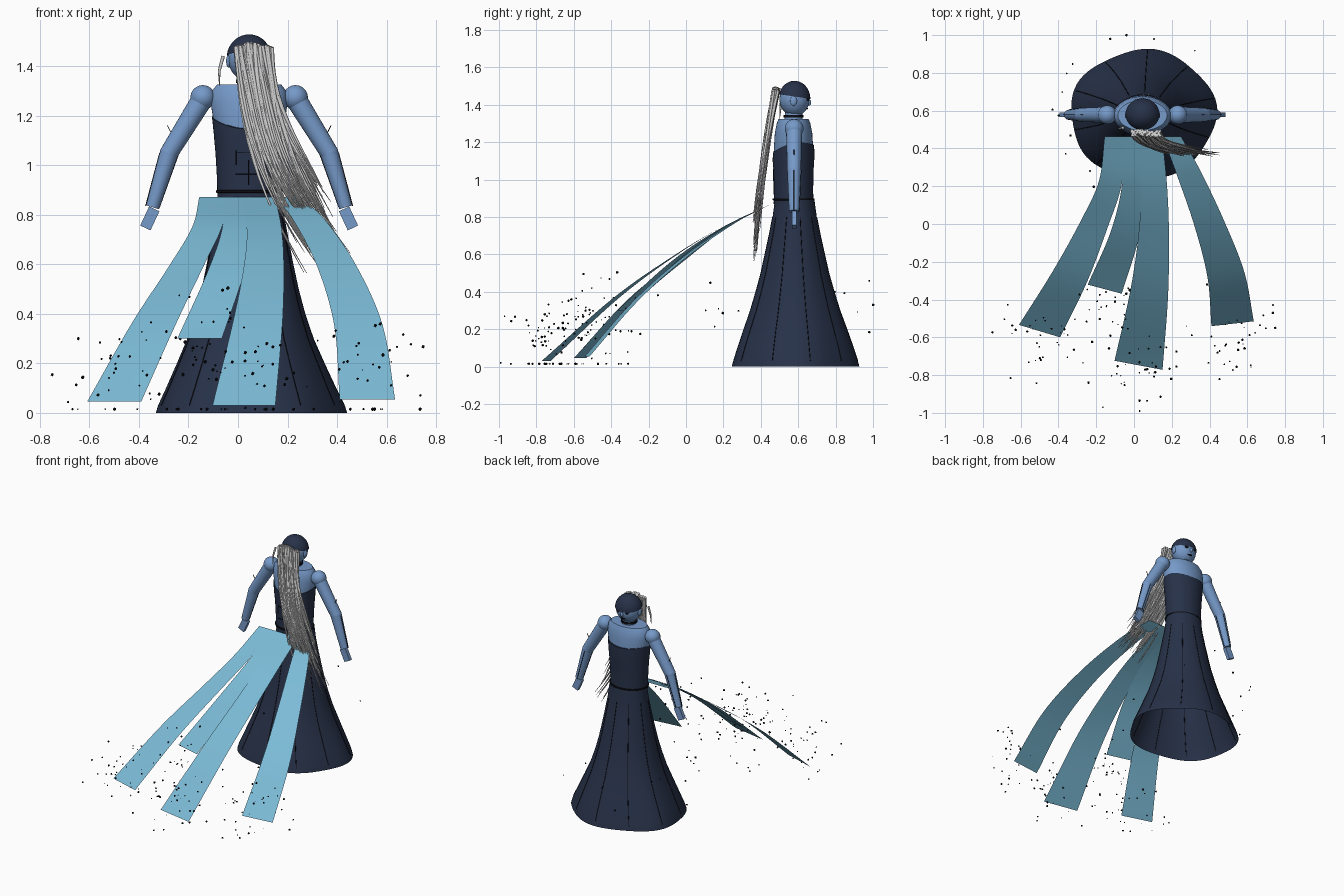
import bpy, bmesh, random
from math import sin, cos, pi, radians
from mathutils import Vector, Matrix

if "Cube" in bpy.data.objects:
    bpy.data.objects.remove(bpy.data.objects["Cube"])

random.seed(7)
CX, CY = 0.045, 0.575


def mat(name, rgb):
    m = bpy.data.materials.new(name)
    m.diffuse_color = (*rgb, 1)
    m.use_nodes = True
    m.node_tree.nodes["Principled BSDF"].inputs["Base Color"].default_value = m.diffuse_color
    return m


SKIN = mat("skin_blue", (0.18, 0.32, 0.58))
DARK = mat("dark_cloth", (0.02, 0.031, 0.065))
WATER = mat("ribbon_blue", (0.2, 0.5, 0.68))
INK = mat("ink", (0.004, 0.004, 0.006))


def finish(name, bm, m, smooth=True):
    bmesh.ops.recalc_face_normals(bm, faces=bm.faces)
    me = bpy.data.meshes.new(name)
    bm.to_mesh(me)
    bm.free()
    ob = bpy.data.objects.new(name, me)
    bpy.context.collection.objects.link(ob)
    if m:
        me.materials.append(m)
    if smooth:
        bpy.context.view_layer.objects.active = ob
        ob.select_set(True)
        bpy.ops.object.shade_smooth_by_angle(angle=radians(40))
        ob.select_set(False)
    return ob


def loft(name, rings, m, n=48, shape=None, closed=True):
    """Elliptical rings (cx, cy, z, rx, ry) skinned, capped when closed."""
    bm = bmesh.new()
    loops = []
    for x, y, z, rx, ry in rings:
        loop = []
        for i in range(n):
            a = 2 * pi * i / n
            k, dz = shape(a, z) if shape else (1, 0)
            loop.append(bm.verts.new((x + rx * k * cos(a), y + ry * k * sin(a), z + dz)))
        loops.append(loop)
    for a, b in zip(loops, loops[1:]):
        for i in range(n):
            bm.faces.new((a[i], a[(i + 1) % n], b[(i + 1) % n], b[i]))
    if closed:
        bm.faces.new(loops[0])
        bm.faces.new(loops[-1])
    return finish(name, bm, m)


def ball(name, c, r, m, cut=None):
    bm = bmesh.new()
    bmesh.ops.create_uvsphere(bm, u_segments=32, v_segments=20, radius=1,
                              matrix=Matrix.Translation(c) @ Matrix.Diagonal((*r, 1)))
    if cut is not None:
        bmesh.ops.bisect_plane(bm, geom=bm.verts[:] + bm.edges[:] + bm.faces[:],
                               plane_co=(0, CY, cut), plane_no=(0, 0.15, 1), clear_inner=True)
    return finish(name, bm, m)


def limb(name, a, b, r1, r2, m, seg=20):
    a, b = Vector(a), Vector(b)
    d = b - a
    bm = bmesh.new()
    bmesh.ops.create_cone(bm, cap_ends=True, segments=seg, radius1=r1, radius2=r2, depth=d.length,
                          matrix=Matrix.Translation((a + b) / 2) @ d.to_track_quat('Z', 'Y').to_matrix().to_4x4())
    return finish(name, bm, m)


def strands(name, paths, r, m, taper=False, res=1):
    cu = bpy.data.curves.new(name, 'CURVE')
    cu.dimensions = '3D'
    cu.bevel_depth = r
    cu.bevel_resolution = res
    cu.use_fill_caps = True
    for p in paths:
        s = cu.splines.new('POLY')
        s.points.add(len(p) - 1)
        for i, co in enumerate(p):
            s.points[i].co = (*co, 1)
            s.points[i].radius = 1 - 0.85 * (i / (len(p) - 1)) ** 2 if taper else 1
    if m:
        cu.materials.append(m)
    ob = bpy.data.objects.new(name, cu)
    bpy.context.collection.objects.link(ob)


def spline(pts, t):
    """Catmull-Rom through tuples, t in 0..1."""
    P = [Vector(p) for p in pts]
    P = [2 * P[0] - P[1]] + P + [2 * P[-1] - P[-2]]
    f = t * (len(P) - 3)
    i = min(int(f), len(P) - 4)
    u = f - i
    a, b, c, d = P[i:i + 4]
    return 0.5 * (2 * b + (c - a) * u + (2 * a - 5 * b + 4 * c - d) * u * u + (3 * b - a - 3 * c + d) * u ** 3)


# flared skirt with soft folds, open at the hem
SK = [(0.0, .385, .34), (.03, .376, .332), (.1, .343, .31), (.2, .298, .276), (.3, .255, .24), (.4, .222, .21),
      (.5, .196, .182), (.6, .175, .16), (.7, .156, .138), (.8, .138, .118), (.89, .128, .106)]


def fold(a, z):
    return 1 + 0.025 * (1 - z / 0.9) ** 1.5 * cos(5 * (a - radians(152))), 0


loft("skirt", [(CX + .003, CY + .006, z, rx, ry) for z, rx, ry in SK], DARK, 80, fold, False)
seams = []
for i in range(10):
    a = 2 * pi * (i + .4) / 10
    seams.append([(CX + .003 + rx * fold(a, z)[0] * cos(a), CY + .006 + ry * fold(a, z)[0] * sin(a), z)
                  for z, rx, ry in SK[1:-1]])
strands("skirt_seams", seams, .0022, INK)

# torso, bodice and belt
loft("torso", [(CX, CY, z, rx, ry) for z, rx, ry in
               [(.88, .12, .098), (1.05, .125, .1), (1.15, .14, .106), (1.25, .155, .1), (1.3, .15, .09), (1.325, .13, .08)]], SKIN)
loft("bodice", [(CX, CY, z, rx, ry) for z, rx, ry in
                [(.87, .128, .106), (.95, .13, .105), (1.05, .136, .107), (1.12, .143, .112), (1.18, .15, .11)]],
     DARK, 48, lambda a, z: (1, max(0, z - 1.05) / .13 * (.02 * sin(a) + .015 * cos(2 * a))))
loft("belt", [(CX, CY, z, r, r - .022) for z, r in [(.888, .13), (.89, .134), (.898, .134), (.9, .13)]], INK)

# back lacing
yb = CY - .109
strands("bodice_lacing", [[(-.01, yb, 1.05), (.075, yb, 1.05)], [(-.01, yb, .965), (.08, yb, .965)],
                          [(.042, yb, .92), (.042, yb, 1.02)], [(-.008, yb, 1.0), (-.008, yb, 1.06)]], .002, INK)

# neck, choker, head, hair cap and face
limb("neck", (CX, CY, 1.29), (CX, CY, 1.38), .05, .045, SKIN)
limb("choker", (CX, CY, 1.332), (CX, CY, 1.346), .053, .053, INK)
ball("head", (CX, CY + .005, 1.43), (.085, .08, .092), SKIN)
ball("hair_cap", (CX, CY + .005, 1.432), (.091, .085, .096), DARK, 1.445)
for s in (-1, 1):
    ball("eye", (CX + s * .032, CY + .074, 1.43), (.014, .01, .012), INK)
    ball("ear", (CX + s * .083, CY, 1.42), (.01, .018, .026), SKIN)
ball("nose", (CX, CY + .084, 1.412), (.01, .01, .016), SKIN)
ball("mouth", (CX, CY + .07, 1.38), (.02, .008, .005), INK)

# arms with shoulder, elbow, wrist cuff, hand and trim
for s in (-1, 1):
    def at(x, z, y=CY + .003):
        return Vector((CX + s * x, y, z))
    ball("shoulder", at(.187, 1.273), (.05,) * 3, SKIN)
    limb("upper_arm", at(.19, 1.265), at(.323, 1.05), .043, .037, SKIN)
    ball("elbow", at(.323, 1.05), (.037,) * 3, SKIN)
    limb("forearm", at(.323, 1.05), at(.39, .83), .037, .027, SKIN)
    strands("arm_trim", [[at(.283, 1.05), at(.362, .83)], [at(.361, 1.05), at(.418, .835)],
                         [at(.323, 1.05, CY + .04), at(.39, .83, CY + .03)],
                         [at(.33, 1.16), at(.31, 1.12)]], .002, INK)
    bm = bmesh.new()
    bmesh.ops.create_cube(bm, size=1, matrix=Matrix.Translation(at(.401, .785)) @
                          Matrix.Rotation(s * radians(-25), 4, 'Y') @ Matrix.Diagonal((.046, .025, .085, 1)))
    finish("hand", bm, SKIN, False)

# long hair swept to one side: grey tapering strands in loose clumps
hair = []
for c in range(15):
    cu, cv, cz = (c + .5) / 15, random.random(), random.random()
    for i in range(7):
        u, v = cu + random.gauss(0, .04), cv + random.gauss(0, .1)
        zend = .52 + .42 * (.5 * cz + .5 * random.random())
        x0 = -.025 + .16 * u
        x1 = .18 + .14 * u + .7 * (.95 - zend) * random.uniform(.2, .8)
        y0 = .482 + .014 * random.uniform(-1, 1)
        y1 = .352 + .035 * v + .05 * (zend - .5)
        z0 = 1.485 + .012 * random.random() - .2 * abs(x0 - CX)
        hair.append([(x0 + (x1 - x0) * (.3 * t + .7 * t * t) + .012 * sin(5 * t + 6 * cv),
                      y0 + (y1 - y0) * (1.35 * t - .35 * t * t) + .004 * sin(4 * t + 6 * u), z0 + (zend - z0) * t)
                     for t in (k / 12 for k in range(13))])
hair.append([(-.06, .51, 1.44), (-.076, .505, 1.38), (-.075, .5, 1.32)])
strands("long_hair", hair, .0075, None, True)

# trailing ribbons: (x, y, z, half width, end skew) along the centre line
RIBBONS = [
    [(-.1, .462, .872, .056, 0), (-.125, .22, .75, .06, .01), (-.21, 0, .59, .07, .02), (-.34, -.28, .36, .09, .03), (-.5, -.567, .045, .109, .033)],
    [(0, .462, .872, .06, 0), (0, .2, .745, .064, .005), (-.05, -.06, .565, .075, .015), (-.155, -.345, .3, .09, .024)],
    [(.08, .462, .872, .07, 0), (.105, .2, .75, .07, 0), (.105, -.05, .6, .08, .005), (.08, -.37, .37, .1, .015), (.024, -.748, .03, .127, .024)],
    [(.2, .462, .872, .05, 0), (.29, .27, .775, .065, -.005), (.4, 0, .59, .08, -.01), (.487, -.27, .35, .098, -.012), (.522, -.528, .055, .112, -.013)],
]
for pts in RIBBONS:
    bm = bmesh.new()
    prev = None
    for k in range(33):
        x, y, z, w, sk = spline(pts, k / 32)
        row = [bm.verts.new((x + w * e, y - sk * e, z)) for e in (-1, 0, 1)]
        if prev:
            for j in (0, 1):
                bm.faces.new((prev[j], prev[j + 1], row[j + 1], row[j]))
        prev = row
    finish("ribbon", bm, WATER)

# spray of dark droplets around ribbon tips, plus a few around the skirt
spots = [(-.04, 1.0, .33), (.03, -.99, .02)]
for c in ((-.5, -.62), (-.15, -.45), (.03, -.75), (.52, -.6)):
    for i in range(36):
        x, y = c[0] + random.gauss(0, .12), c[1] + random.gauss(0, .12)
        z = .015 if random.random() < .2 else random.uniform(.03, .3) + (.27 if c[1] > -.5 else .08) * random.random()
        spots.append((max(-.75, min(.75, x)), max(-.97, y), z))
for i in range(16):
    a, r = random.uniform(0, 2 * pi), random.uniform(.38, .48)
    spots.append((CX + r * cos(a), min(.98, CY + r * sin(a)), random.uniform(.15, .5)))
bm = bmesh.new()
for p in spots:
    bmesh.ops.create_icosphere(bm, subdivisions=1, radius=random.uniform(.003, .008), matrix=Matrix.Translation(p))
finish("droplets", bm, INK)
